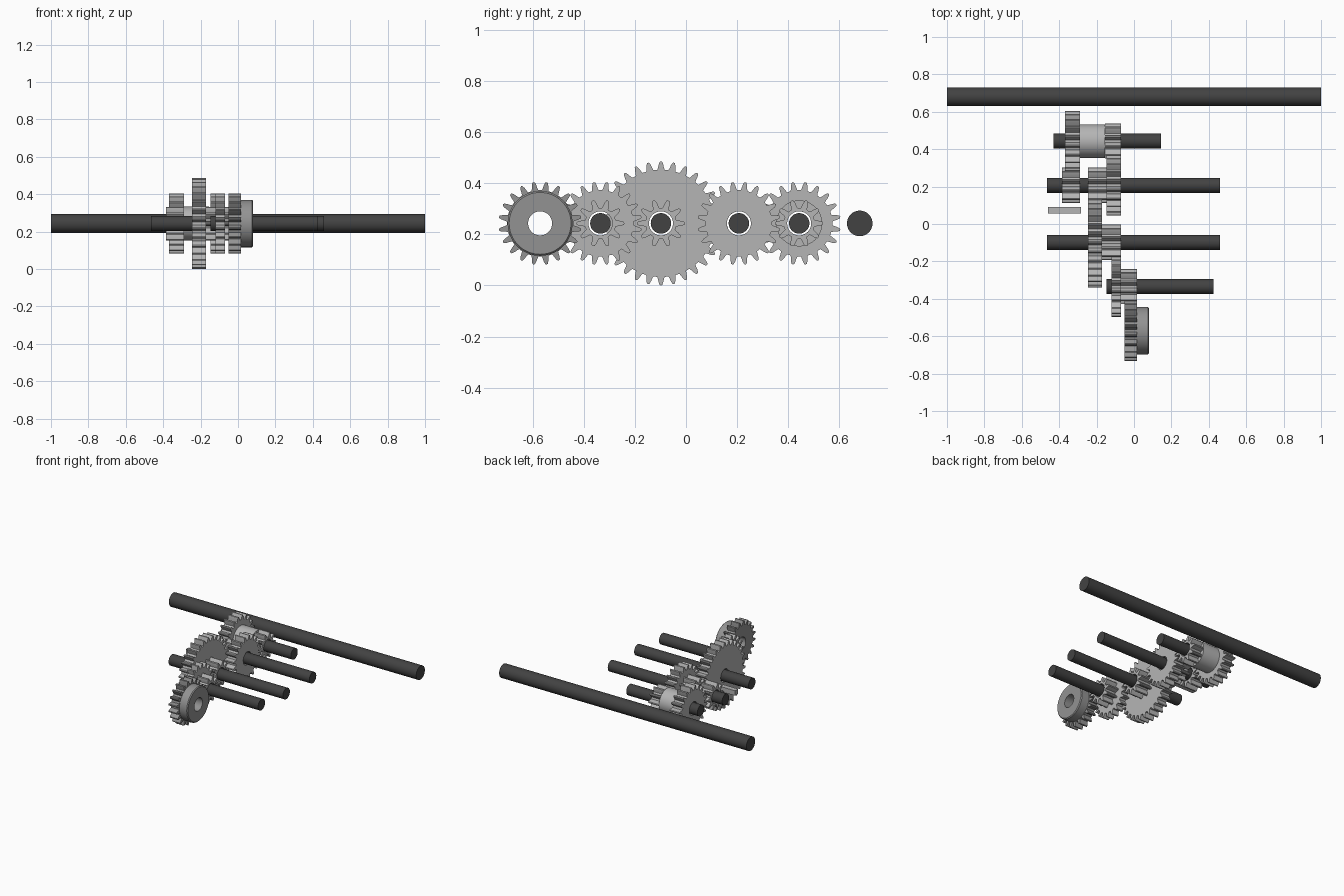
import bpy, bmesh, math

if "Cube" in bpy.data.objects:
    bpy.data.objects.remove(bpy.data.objects["Cube"])

Z = 0.243      # common axis height of the gear train
BORE = 0.047


def material(name, v):
    m = bpy.data.materials.new(name)
    m.diffuse_color = (v, v, v, 1)
    m.use_nodes = True
    m.node_tree.nodes["Principled BSDF"].inputs["Base Color"].default_value = m.diffuse_color
    return m


STEEL = material("light grey steel", 0.46)
OUTPUT = material("mid grey steel", 0.29)
DARK = material("dark shaft", 0.055)


def finish(bm, name, mat):
    bmesh.ops.recalc_face_normals(bm, faces=bm.faces[:])
    me = bpy.data.meshes.new(name)
    bm.to_mesh(me)
    bm.free()
    ob = bpy.data.objects.new(name, me)
    bpy.context.collection.objects.link(ob)
    me.materials.append(mat)
    bpy.ops.object.select_all(action='DESELECT')
    ob.select_set(True)
    bpy.context.view_layer.objects.active = ob
    bpy.ops.object.shade_smooth_by_angle(angle=math.radians(25))
    return ob


def bridge(bm, loops):
    """Join a closed cycle of equally long rings."""
    n = len(loops[0])
    for a, b in zip(loops, loops[1:] + loops[:1]):
        for i in range(n):
            j = (i + 1) % n
            bm.faces.new((a[i], a[j], b[j], b[i]))


def ring(bm, x, y, outline):
    return [bm.verts.new((x, y + r * math.cos(a), Z + r * math.sin(a)))
            for a, r in outline]


def gear(name, y, x0, x1, teeth, outer, mat=STEEL, phase=0.0):
    """Toothed ring along x; phase is in tooth pitches."""
    root = outer - 0.033
    tooth = [(-0.33, root), (-0.25, root + 0.009), (-0.19, root + 0.020),
             (-0.10, outer - 0.002), (0.0, outer), (0.10, outer - 0.002),
             (0.19, root + 0.020), (0.25, root + 0.009), (0.33, root)]
    step = 2 * math.pi / teeth
    outline = [((k + phase + f) * step, r) for k in range(teeth) for f, r in tooth]
    hole = [(a, BORE) for a, r in outline]
    bm = bmesh.new()
    bridge(bm, [ring(bm, x0, y, hole), ring(bm, x0, y, outline),
                ring(bm, x1, y, outline), ring(bm, x1, y, hole)])
    return finish(bm, name, mat)


def tube(name, y, profile, mat):
    """Hollow turned part from (x, radius) points."""
    n = 64
    bm = bmesh.new()
    bridge(bm, [ring(bm, x, y, [(2 * math.pi * i / n, r) for i in range(n)])
                for x, r in profile])
    return finish(bm, name, mat)


def shaft(name, y, x0, x1, r):
    n = 48
    outline = [(2 * math.pi * i / n, r) for i in range(n)]
    bm = bmesh.new()
    a, b = ring(bm, x0, y, outline), ring(bm, x1, y, outline)
    for i in range(n):
        j = (i + 1) % n
        bm.faces.new((a[i], a[j], b[j], b[i]))
    bm.faces.new(a)
    bm.faces.new(b)
    return finish(bm, name, DARK)


# shafts, from back to front
Y1, Y2, Y3, Y4, Y5 = 0.443, 0.207, -0.098, -0.335, -0.571
shaft("long_axle", 0.68, -1.0, 1.0, 0.05)
shaft("first_shaft", Y1, -0.43, 0.145, 0.04)
shaft("second_shaft", Y2, -0.465, 0.46, 0.04)
shaft("third_shaft", Y3, -0.465, 0.46, 0.04)
shaft("fourth_shaft", Y4, -0.147, 0.425, 0.04)

# sliding gear pair with its hub
gear("first_wheel", Y1, -0.37, -0.29, 20, 0.163, phase=0.5)
tube("first_hub", Y1, [(-0.29, BORE), (-0.29, 0.09), (-0.155, 0.09), (-0.155, BORE)], STEEL)
gear("first_pinion", Y1, -0.155, -0.07, 10, 0.094)

# second shaft gears
gear("second_pinion_left", Y2, -0.385, -0.29, 10, 0.094)
gear("second_pinion_middle", Y2, -0.245, -0.147, 10, 0.094)
gear("second_wheel", Y2, -0.147, -0.07, 20, 0.163, phase=0.5)

# third shaft gears
gear("large_wheel", Y3, -0.245, -0.17, 30, 0.243, phase=0.5)
gear("third_pinion", Y3, -0.17, -0.07, 10, 0.094)

# fourth shaft gears
gear("fourth_wheel", Y4, -0.12, -0.07, 20, 0.163, phase=0.5)
gear("fourth_pinion", Y4, -0.07, 0.015, 10, 0.094)

# output gear and its drum
gear("output_wheel", Y5, -0.05, 0.015, 20, 0.163, OUTPUT, 0.5)
tube("output_drum", Y5, [(0.015, BORE), (0.015, 0.127), (0.074, 0.127),
                         (0.08, 0.121), (0.08, BORE)], OUTPUT)

# small bar beside the second shaft
bm = bmesh.new()
bmesh.ops.create_cube(bm, size=1)
for v in bm.verts:
    v.co = (-0.372 + v.co.x * 0.178, 0.073 + v.co.y * 0.036, Z + v.co.z * 0.036)
finish(bm, "side_bar", STEEL)
